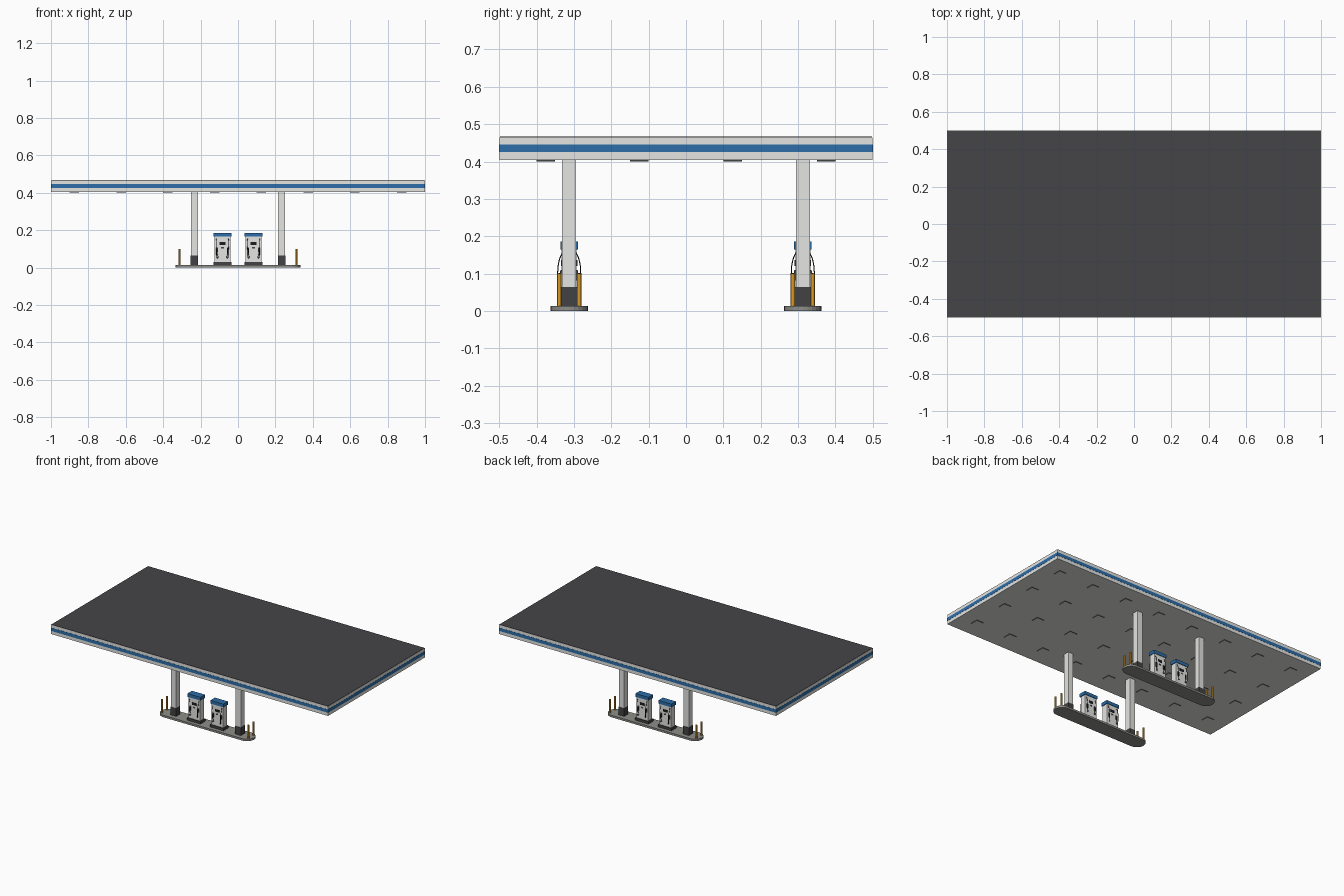
import bpy, bmesh, math

if "Cube" in bpy.data.objects:
    bpy.data.objects.remove(bpy.data.objects["Cube"])


def mat(name, r, g, b):
    m = bpy.data.materials.new(name)
    m.diffuse_color = (r, g, b, 1)
    m.use_nodes = True
    m.node_tree.nodes["Principled BSDF"].inputs["Base Color"].default_value = m.diffuse_color
    return m


WHITE = mat("white_panel", 0.78, 0.78, 0.76)
BLUE = mat("blue_trim", 0.025, 0.155, 0.40)
ROOF = mat("roof_grey", 0.06, 0.058, 0.065)
DARK = mat("dark_grey", 0.055, 0.055, 0.058)
KERB = mat("concrete", 0.27, 0.27, 0.255)
YELLOW = mat("bollard_yellow", 0.68, 0.32, 0.02)
BLACK = mat("black_rubber", 0.012, 0.012, 0.013)


def finish(name, bm, *mats):
    me = bpy.data.meshes.new(name)
    bmesh.ops.recalc_face_normals(bm, faces=bm.faces)
    bm.to_mesh(me)
    bm.free()
    for m in mats:
        me.materials.append(m)
    ob = bpy.data.objects.new(name, me)
    bpy.context.collection.objects.link(ob)
    return ob


def box(name, m, cx, cy, z0, z1, sx, sy, bottom=None):
    """Box by centre, height range and size; optional second colour underneath."""
    bm = bmesh.new()
    bmesh.ops.create_cube(bm, size=1)
    for v in bm.verts:
        v.co = (cx + v.co.x * sx, cy + v.co.y * sy, z0 if v.co.z < 0 else z1)
    if bottom:
        bm.normal_update()
        for f in bm.faces:
            f.material_index = 1 if f.normal.z < -0.5 else 0
    return finish(name, bm, m, *([bottom] if bottom else []))


def prism(name, m, pts, z0, z1):
    """Vertical extrusion of an outline."""
    bm = bmesh.new()
    f = bm.faces.new([bm.verts.new((x, y, z0)) for x, y in pts])
    ext = bmesh.ops.extrude_face_region(bm, geom=[f])["geom"]
    bmesh.ops.translate(bm, vec=(0, 0, z1 - z0),
                        verts=[g for g in ext if isinstance(g, bmesh.types.BMVert)])
    return finish(name, bm, m)


def smooth(ob):
    bpy.ops.object.select_all(action='DESELECT')
    ob.select_set(True)
    bpy.context.view_layer.objects.active = ob
    bpy.ops.object.shade_smooth_by_angle()


def tube(name, m, pts, r):
    """Bent round hose through the given points."""
    cu = bpy.data.curves.new(name, 'CURVE')
    cu.dimensions = '3D'
    cu.bevel_depth, cu.bevel_resolution, cu.resolution_u = r, 1, 6
    cu.use_fill_caps = True
    sp = cu.splines.new('BEZIER')
    sp.bezier_points.add(len(pts) - 1)
    for bp, p in zip(sp.bezier_points, pts):
        bp.co = p
        bp.handle_left_type = bp.handle_right_type = 'AUTO'
    cu.materials.append(m)
    ob = bpy.data.objects.new(name, cu)
    bpy.context.collection.objects.link(ob)
    bpy.ops.object.select_all(action='DESELECT')
    ob.select_set(True)
    bpy.context.view_layer.objects.active = ob
    bpy.ops.object.convert(target='MESH')


# Canopy: white fascia, blue stripe, dark roof
box("canopy_lower_fascia", WHITE, 0, 0, 0.404, 0.425, 1.998, 0.998)
box("canopy_stripe", BLUE, 0, 0, 0.425, 0.446, 2.0, 1.0)
box("canopy_upper_fascia", WHITE, 0, 0, 0.446, 0.465, 1.998, 0.998)
box("canopy_roof", ROOF, 0, 0, 0.465, 0.467, 1.996, 0.996)

# Ceiling lights: dark housings with white lenses
for i in range(8):
    for j in range(4):
        box("ceiling_light", DARK, -0.875 + i * 0.25, -0.375 + j * 0.25,
            0.4005, 0.404, 0.05, 0.05, bottom=WHITE)


def pump(cx, cy, z):
    box("pump_plinth", DARK, cx, cy, z, 0.029, 0.098, 0.052)
    box("pump_body", WHITE, cx, cy, 0.029, 0.165, 0.084, 0.040)
    box("pump_cap", BLUE, cx, cy, 0.165, 0.186, 0.094, 0.047)
    for s in (-1, 1):                       # both faces
        face = cy + s * 0.020
        box("pump_screen", BLACK, cx, face, 0.121, 0.137, 0.030, 0.003)
        box("pump_keypad", DARK, cx, face, 0.102, 0.110, 0.014, 0.003)
        for t in (-1, 1):                   # a nozzle and hose on each side
            x = cx + t * 0.028
            box("nozzle_holster", DARK, x, face + s * 0.001, 0.082, 0.108, 0.009, 0.006)
            box("nozzle", BLACK, x, face + s * 0.006, 0.076, 0.102, 0.005, 0.006)
            tube("pump_hose", BLACK,
                 [(x + t * 0.004, face - s * 0.002, 0.158),
                  (x + t * 0.005, face + s * 0.007, 0.135),
                  (x + t * 0.004, face + s * 0.011, 0.095),
                  (x + t * 0.002, face + s * 0.009, 0.055),
                  (x - t * 0.001, face + s * 0.007, 0.050),
                  (x, face + s * 0.006, 0.078)], 0.0015)


# Two pump islands
KZ = 0.013
for cy in (-0.3125, 0.3125):
    outline = []
    for k in range(26):                     # stadium shape
        side = 1 if k < 13 else -1
        a = math.pi * (k % 13) / 12 - math.pi / 2 + (0 if side > 0 else math.pi)
        outline.append((side * 0.284 + 0.05 * math.cos(a), cy + 0.05 * math.sin(a)))
    prism("island_kerb", KERB, outline, 0, KZ)

    for sx in (-1, 1):
        # Canopy columns with dark guards
        box("canopy_column", WHITE, sx * 0.2335, cy, KZ, 0.404, 0.0375, 0.0375)
        box("column_guard", DARK, sx * 0.2335, cy, KZ, 0.065, 0.041, 0.041)
        pump(sx * 0.083, cy, KZ)
        # Safety bollards
        for sy in (-1, 1):
            bx, by, r = sx * 0.312, cy + sy * 0.0265, 0.0058
            ring = [(bx + r * math.cos(k * math.pi / 6), by + r * math.sin(k * math.pi / 6))
                    for k in range(12)]
            smooth(prism("bollard", YELLOW, ring, KZ, 0.1))
